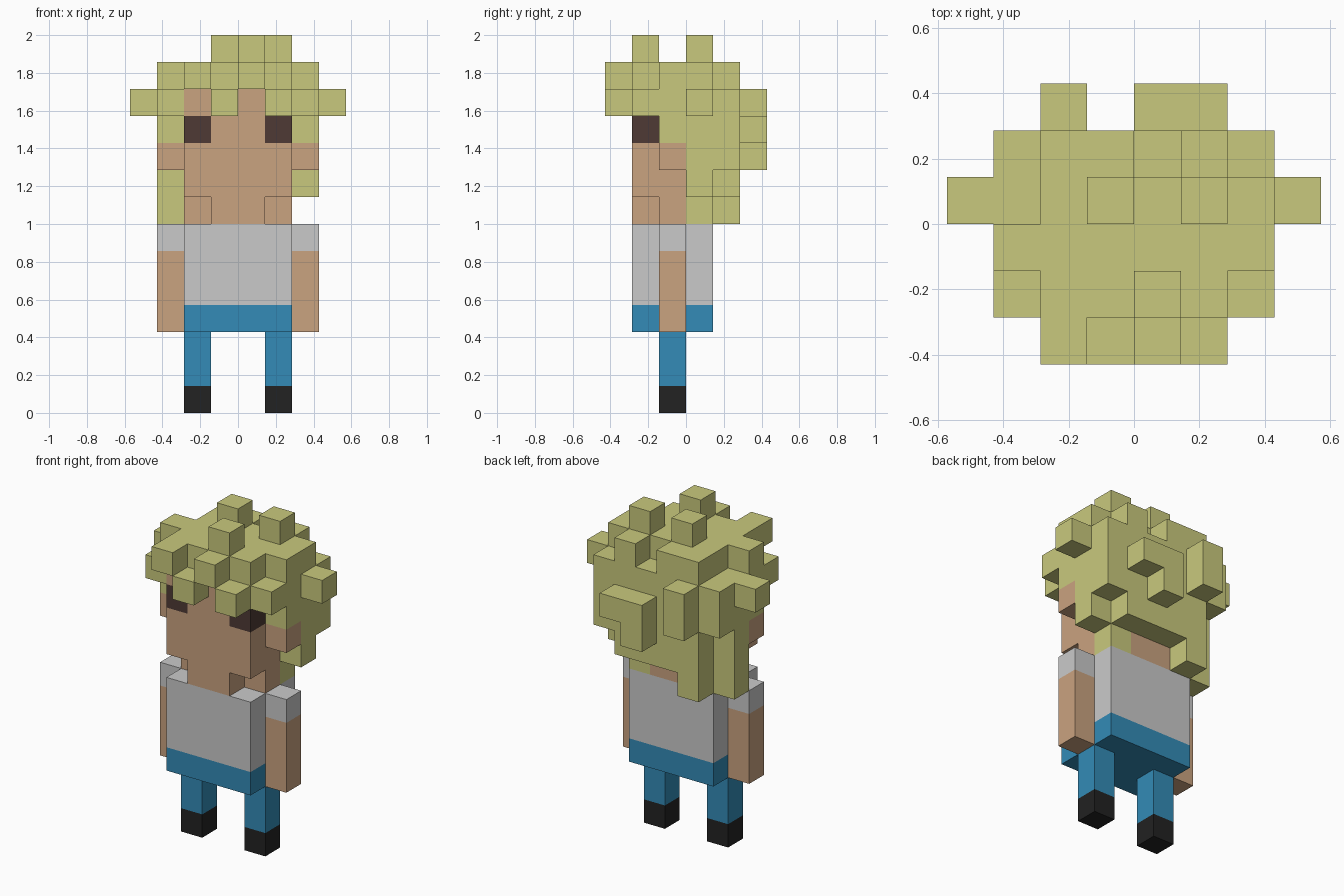
import bpy, bmesh
from mathutils import Vector

if "Cube" in bpy.data.objects:
    bpy.data.objects.remove(bpy.data.objects["Cube"])

U = 2 / 14  # edge of one cube


def material(name, rgb):
    lin = [(c / 255 / 12.92) if c < 11 else ((c / 255 + 0.055) / 1.055) ** 2.4 for c in rgb]
    m = bpy.data.materials.new(name)
    m.diffuse_color = (*lin, 1)
    m.use_nodes = True
    m.node_tree.nodes["Principled BSDF"].inputs["Base Color"].default_value = m.diffuse_color
    return m


SKIN = material("skin tan", (202, 163, 128))
HAIR = material("hair straw", (201, 201, 125))
GREY = material("shirt grey", (202, 202, 202))
BLUE = material("trouser blue", (51, 139, 183))
BLACK = material("shoe black", (34, 34, 34))
BROWN = material("eye brown", (78, 58, 53))

cells = {}  # cube position -> part name
mats = {}   # part name -> material


def box(part, mat, x, y, z, mirror=False):
    """Fill a block of cubes; later blocks replace earlier ones."""
    mats[part] = mat
    for i in range(*x):
        for j in range(*y):
            for k in range(*z):
                cells[i, j, k] = part
                if mirror:
                    cells[-1 - i, j, k] = part


# legs, trousers, torso and arms
box("shoes", BLACK, (1, 2), (-1, 0), (0, 1), True)
box("legs", BLUE, (1, 2), (-1, 0), (1, 3), True)
box("trousers", BLUE, (-2, 2), (-2, 1), (3, 4))
box("shirt", GREY, (-2, 2), (-2, 1), (4, 7))
box("sleeves", GREY, (2, 3), (-1, 0), (6, 7), True)
box("arms", SKIN, (2, 3), (-1, 0), (3, 6), True)

# head with trimmed chin corners, ears and eyes
box("head", SKIN, (-2, 2), (-2, 1), (7, 12))
for x in (-2, 1):
    del cells[x, -2, 7]
box("ears", SKIN, (2, 3), (-1, 0), (9, 10), True)
box("eyes", BROWN, (1, 2), (-2, -1), (10, 11), True)


def hair(x, y, z, mirror=False):
    box("hair", HAIR, x, y, z, mirror)


# hair cap and back of the head
hair((-2, 2), (-2, 2), (12, 13))
hair((-2, 2), (1, 2), (8, 12))
del cells[0, 1, 12]
hair((1, 2), (0, 1), (7, 12), True)
hair((-2, -1), (1, 2), (7, 8))
# side locks
hair((2, 3), (-1, 0), (10, 13), True)
hair((2, 3), (-2, -1), (11, 12), True)
hair((3, 4), (0, 1), (11, 12), True)
hair((2, 3), (0, 1), (8, 13))
hair((2, 3), (1, 2), (9, 12))
hair((-3, -2), (0, 1), (7, 12))
hair((-3, -2), (1, 2), (10, 12))
# fringe, alternating high and low
for x, z in ((-2, 12), (-1, 11), (0, 12), (1, 11)):
    hair((x, x + 1), (-3, -2), (z, z + 1))
# tufts on top
for x, y in ((-1, 0), (1, 0), (0, -2)):
    hair((x, x + 1), (y, y + 1), (13, 14))
# curls at the back
hair((-2, -1), (2, 3), (10, 12))
hair((0, 2), (2, 3), (10, 11))
hair((0, 1), (2, 3), (9, 10))

# turn each part into a mesh of its exposed cube faces
for part, mat in mats.items():
    bm = bmesh.new()
    for c in [c for c, p in cells.items() if p == part]:
        centre = Vector(c) + Vector((0.5, 0.5, 0.5))
        for axis in range(3):
            for s in (-1, 1):
                n = Vector((0, 0, 0))
                n[axis] = s
                if tuple(int(a + b) for a, b in zip(c, n)) in cells:
                    continue
                u = Vector((0, 0, 0))
                u[(axis + 1) % 3] = 0.5
                v = n.cross(u)
                mid = centre + n * 0.5
                bm.faces.new([bm.verts.new((mid + d) * U) for d in (-u - v, u - v, u + v, v - u)])
    bmesh.ops.remove_doubles(bm, verts=bm.verts, dist=0.001)
    bmesh.ops.dissolve_limit(bm, angle_limit=0.01, verts=bm.verts, edges=bm.edges)
    mesh = bpy.data.meshes.new(part)
    bm.to_mesh(mesh)
    bm.free()
    mesh.materials.append(mat)
    bpy.context.collection.objects.link(bpy.data.objects.new(part, mesh))
